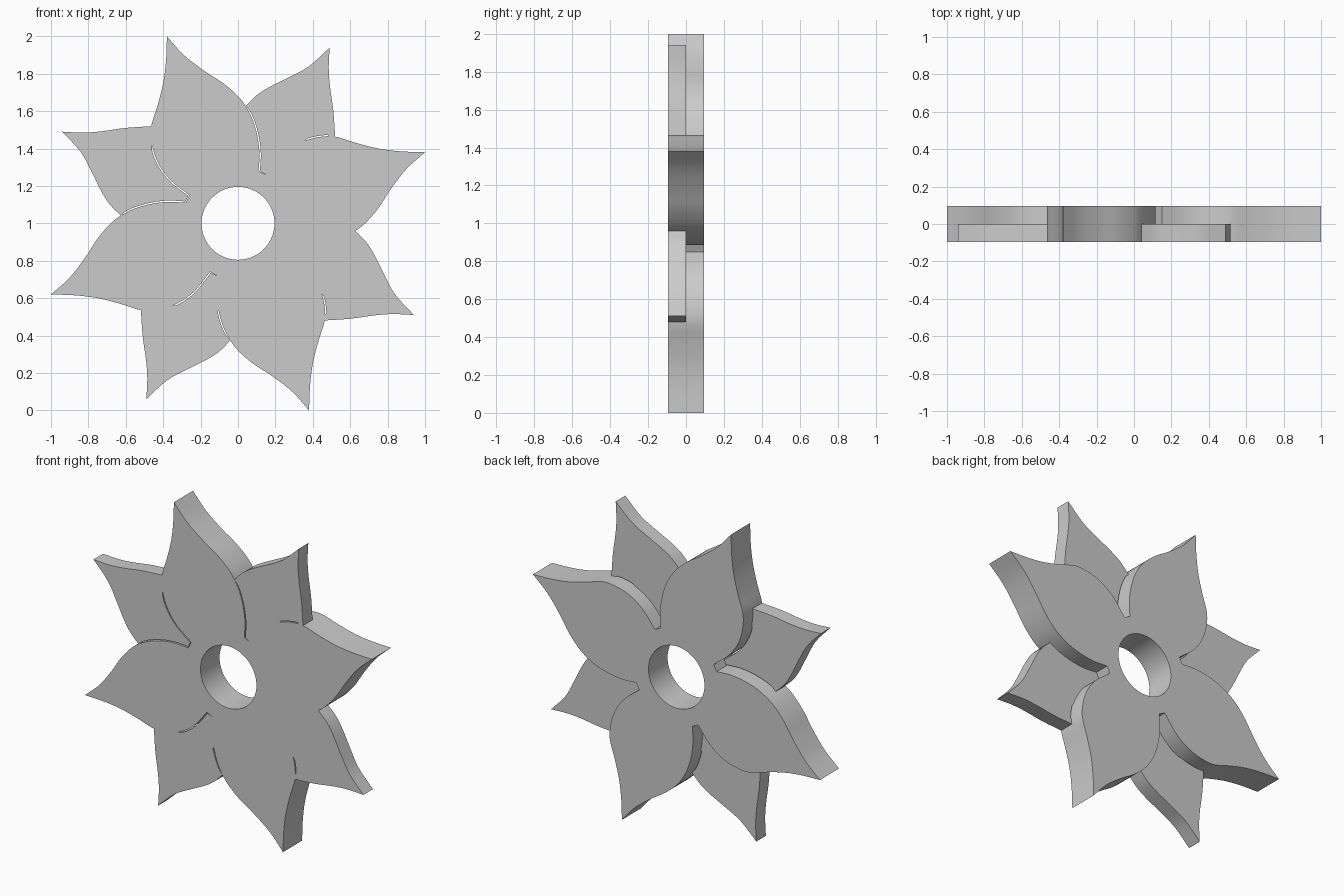
import bpy
import math
from mathutils import Vector, Matrix

cube = bpy.data.objects.get("Cube")
if cube:
    bpy.data.objects.remove(cube, do_unlink=True)

grey = bpy.data.materials.new("plain grey")
grey.use_nodes = True
grey.diffuse_color = (0.6, 0.6, 0.6, 1)
grey.node_tree.nodes["Principled BSDF"].inputs["Base Color"].default_value = (0.6, 0.6, 0.6, 1)

HALF = 0.095      # half the thickness of the flower
HOLE = 0.195      # radius of the centre hole
SLIT = 0.007      # hairline gap beside some small petals


def smooth(points, steps=4):
    """Catmull-Rom curve through the points, ends included."""
    p = [Vector(q) for q in points]
    p = [2 * p[0] - p[1]] + p + [2 * p[-1] - p[-2]]
    out = []
    for a, b, c, d in zip(p, p[1:], p[2:], p[3:]):
        for i in range(steps):
            t = i / steps
            out.append(0.5 * (2 * b + (c - a) * t + (2 * a - 5 * b + 4 * c - d) * t * t
                              + (3 * b - a - 3 * c + d) * t ** 3))
    return out + [p[-2]]


def turn(points, quarter):
    rot = Matrix.Rotation(quarter * math.pi / 2, 2)
    return [rot @ Vector(q) for q in points]


def plate(name, outlines, half, y):
    """Upright flat plate from closed outlines; an inner outline is a hole."""
    data = bpy.data.curves.new(name, "CURVE")
    data.dimensions = "2D"
    data.fill_mode = "BOTH"
    data.extrude = half
    for outline in outlines:
        spline = data.splines.new("POLY")
        spline.points.add(len(outline) - 1)
        for point, q in zip(spline.points, outline):
            point.co = (q[0], q[1], 0, 1)
        spline.use_cyclic_u = True
    obj = bpy.data.objects.new(name, data)
    bpy.context.collection.objects.link(obj)
    obj.location = (0, y, 1)
    obj.rotation_euler.x = math.pi / 2
    bpy.ops.object.select_all(action="DESELECT")
    obj.select_set(True)
    bpy.context.view_layer.objects.active = obj
    bpy.ops.object.convert(target="MESH")
    obj = bpy.context.object
    obj.data.materials.clear()
    obj.data.materials.append(grey)
    bpy.ops.object.shade_smooth_by_angle(angle=math.radians(30))
    return obj


# Edges of one large petal, from its tip to the foot of the slot on each side
right_edge = smooth([(-.38, 1), (-.29, .9), (-.18, .815), (-.08, .75), (0, .68), (.045, .62),
                     (.08, .55), (.105, .46), (.115, .37), (.11, .28)])
left_edge = smooth([(-.26, .15), (-.36, .23), (-.42, .31), (-.455, .4), (-.465, .51),
                    (-.43, .63), (-.4, .75), (-.385, .87), (-.38, 1)])

# Four large petals in one full-thickness body with a round centre hole
body = []
for k in range(4):
    body += turn(right_edge, -k) + turn(left_edge, -k - 1)[:-1]
hole = [(HOLE * math.cos(i * math.tau / 64), HOLE * math.sin(i * math.tau / 64))
        for i in range(64)]
plate("large_petals", [body, hole], HALF, 0)

# Small petals fill the front half of the slots between the large ones
tip_left = smooth([(.04, .625), (.1, .685), (.17, .73), (.27, .78), (.38, .84), (.49, .94)])
tip_right = smooth([(.49, .94), (.485, .83), (.492, .73), (.51, .6), (.52, .45)])
slot_left = [q for q in right_edge if q.y < .61][::-1]
slot_right = [q for q in turn(left_edge, -1) if q.x < .5]


def inset(points, gap_from, gap_to, direction):
    """Shift the part of a slot edge between two fractions to leave a slit."""
    n = len(points) - 1
    return [q + Vector(direction) * SLIT if gap_from <= i / n <= gap_to else q
            for i, q in enumerate(points)]


# Slit range along the left and right slot edges, for each small petal
slits = [("upper_left", (0, 1), (.7, 1)), ("upper_right", (0, 1), (0, .8)),
         ("lower_right", (.6, 1), (0, .6)), ("lower_left", (2, 2), (.75, 1))]
for k, (place, left, right) in enumerate(slits):
    outline = (inset(slot_left, *left, (1, 0)) + tip_left + tip_right[1:]
               + inset(slot_right, *right, (-.5, .85))[::-1])
    plate("small_petal_" + place, [turn(outline, k)], HALF / 2, -HALF / 2)
